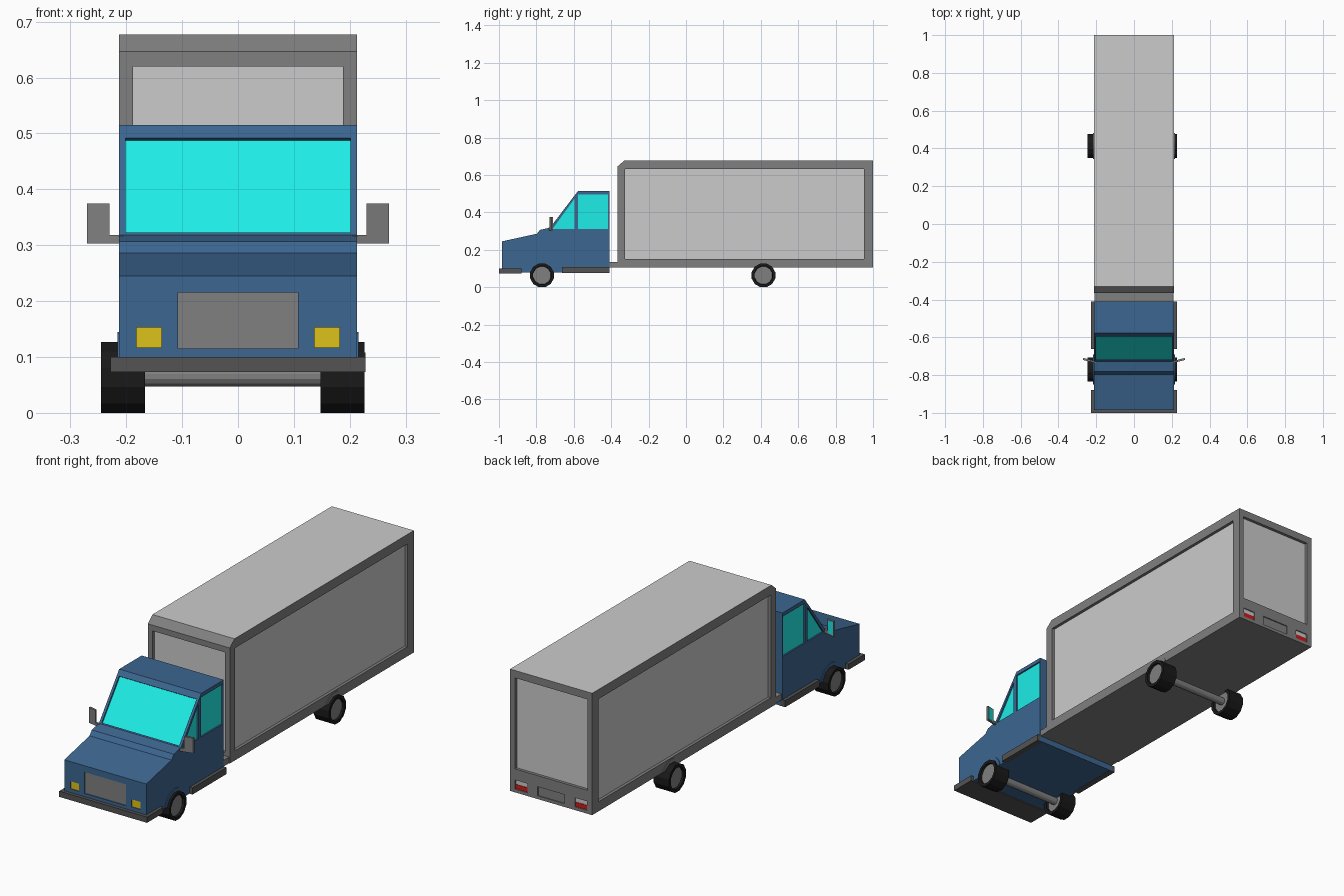
import bpy, bmesh, math
from mathutils import Vector, Matrix

if "Cube" in bpy.data.objects:
    bpy.data.objects.remove(bpy.data.objects["Cube"])

def material(name, r, g, b):
    m = bpy.data.materials.new(name)
    m.diffuse_color = (r, g, b, 1)
    m.use_nodes = True
    m.node_tree.nodes["Principled BSDF"].inputs["Base Color"].default_value = m.diffuse_color
    return m

BLUE = material("blue_paint", .045, .133, .28)
GLASS = material("cyan_glass", .013, .85, .8)
FRAME = material("mid_grey", .216, .216, .216)
PANEL = material("light_grey", .55, .55, .55)
DARK = material("dark_grey", .087, .087, .087)
TYRE = material("tyre_black", .01, .01, .01)
YELLOW = material("lamp_yellow", .73, .54, .01)
RED = material("lamp_red", .6, .01, .01)
WHITE = material("lamp_white", .8, .8, .8)

def finish(name, bm, *mats):
    bmesh.ops.recalc_face_normals(bm, faces=bm.faces[:])
    me = bpy.data.meshes.new(name)
    bm.to_mesh(me)
    bm.free()
    for m in mats:
        me.materials.append(m)
    ob = bpy.data.objects.new(name, me)
    bpy.context.collection.objects.link(ob)
    return ob

def prism(name, poly, vec, *mats):
    """Solid made by sweeping a flat polygon along a vector."""
    bm = bmesh.new()
    face = bm.faces.new([bm.verts.new(p) for p in poly])
    ext = bmesh.ops.extrude_face_region(bm, geom=[face], use_keep_orig=True)
    verts = [g for g in ext["geom"] if isinstance(g, bmesh.types.BMVert)]
    bmesh.ops.translate(bm, verts=verts, vec=vec)
    return finish(name, bm, *mats)

def box(name, x, y, z, mat):
    poly = [(x[0], y[0], z[0]), (x[1], y[0], z[0]), (x[1], y[1], z[0]), (x[0], y[1], z[0])]
    return prism(name, poly, (0, 0, z[1] - z[0]), mat)

def recess(body, name, poly, normal, depth, mat):
    """Cut a pocket into the body and lay a coloured panel on its floor."""
    n = Vector(normal).normalized()
    pts = [Vector(p) for p in poly]
    cutter = prism("cutter", [p + n * .02 for p in pts], -n * (.02 + depth))
    mod = body.modifiers.new("pocket", 'BOOLEAN')
    mod.operation, mod.object, mod.solver = 'DIFFERENCE', cutter, 'EXACT'
    bpy.context.view_layer.objects.active = body
    bpy.ops.object.modifier_apply(modifier=mod.name)
    bpy.data.objects.remove(cutter)
    prism(name, [p - n * (depth - .001) for p in pts], -n * .003, mat)

def rect_y(x0, x1, z0, z1, y):
    return [(x0, y, z0), (x1, y, z0), (x1, y, z1), (x0, y, z1)]

W = .213

# Cab body
profile = [(-.984, .078), (-.984, .245), (-.797, .286), (-.78, .307), (-.727, .318),
           (-.577, .515), (-.41, .515), (-.41, .078)]
cab = prism("cab", [(-W, y, z) for y, z in profile], (2 * W, 0, 0), BLUE)

# Windscreen
def on_screen(x, t):
    return (x, -.727 + .15 * t, .318 + .197 * t)
recess(cab, "windscreen", [on_screen(-.201, .025), on_screen(.201, .025),
                           on_screen(.201, .883), on_screen(-.201, .883)],
       (0, -.197, .15), .008, GLASS)

# Side windows
for s, side in ((-1, "left"), (1, "right")):
    quarter = [(-.715, .31), (-.597, .31), (-.597, .472)]
    door = [(-.578, .31), (-.416, .31), (-.416, .497), (-.578, .497)]
    for label, pts in (("quarter", quarter), ("door", door)):
        recess(cab, f"{side}_{label}_window", [(s * W, y, z) for y, z in pts],
               (s, 0, 0), .008, GLASS)

# Grille and headlights
recess(cab, "grille", rect_y(-.107, .107, .115, .215, -.984), (0, -1, 0), .005, FRAME)
for s in (-1, 1):
    recess(cab, "headlight", rect_y(s * .137, s * .182, .117, .153, -.984), (0, -1, 0), .005, YELLOW)

# Bumper wrapping the nose
box("bumper", (-.228, .228), (-1, -.88), (.073, .1), DARK)

# Running boards, mirrors and front arch lips
for s, side in ((-1, "left"), (1, "right")):
    box(f"{side}_running_board", sorted((s * .2, s * .228)), (-.663, -.41), (.077, .108), DARK)
    outline = [(.205, .303), (.27, .303), (.27, .375), (.23, .375), (.23, .318), (.205, .318)]
    def swept(x):
        return -.735 + max(0, x - .21) * .25
    prism(f"{side}_mirror", [(s * x, swept(x), z) for x, z in outline], (0, .01, 0), FRAME)
    glass = [(.234, .309), (.266, .309), (.266, .371), (.234, .371)]
    prism(f"{side}_mirror_glass", [(s * x, swept(x) + .009, z) for x, z in glass], (0, .002, 0), GLASS)
    for label, y, z0, mat in (("front", -.77, .079, BLUE), ("rear", .414, .106, FRAME)):
        a0 = math.asin((z0 - .065) / .08)
        arc = [a0 + (math.pi - 2 * a0) * i / 8 for i in range(9)]
        prism(f"{side}_{label}_arch", [(s * .2, y + .08 * math.cos(a), .065 + .08 * math.sin(a)) for a in arc],
              (s * .016, 0, 0), mat)

# Cargo box with light roof
profile = [(-.365, .105), (-.365, .647), (-.33, .677), (1, .677), (1, .105)]
cargo = prism("cargo_box", [(-W, y, z) for y, z in profile], (2 * W, 0, 0), FRAME, PANEL)
for p in cargo.data.polygons:
    if p.normal.z > .95:
        p.material_index = 1

# Recessed cargo panels
for s, side in ((-1, "left"), (1, "right")):
    recess(cargo, f"{side}_cargo_panel",
           [(s * W, y, z) for y, z in ((-.325, .15), (.953, .15), (.953, .632), (-.325, .632))],
           (s, 0, 0), .015, PANEL)
recess(cargo, "front_cargo_panel", rect_y(-.188, .188, .15, .62, -.365), (0, -1, 0), .015, PANEL)
recess(cargo, "rear_door", rect_y(-.188, .188, .215, .642, 1), (0, 1, 0), .015, PANEL)

# Tail lights and rear plate
recess(cargo, "rear_plate", rect_y(-.07, .07, .12, .163, 1), (0, 1, 0), .006, FRAME)
for s in (-1, 1):
    recess(cargo, "tail_light", rect_y(s * .123, s * .187, .12, .163, 1), (0, 1, 0), .006, WHITE)
    box("brake_light", sorted((s * .124, s * .186)), (.99, .997), (.121, .142), RED)

# Link between cab and box
box("chassis_link", (-.21, .21), (-.43, -.35), (.106, .135), FRAME)

# Wheels: twelve-sided tyres with sunken hubs
def cylinder(name, x, y, z, radius, width, sides, mats, hub=0):
    bm = bmesh.new()
    m = Matrix.Translation((x, y, z)) @ Matrix.Rotation(math.pi / 2, 4, 'Y') @ Matrix.Rotation(math.pi / sides, 4, 'Z')
    bmesh.ops.create_cone(bm, cap_ends=True, segments=sides, radius1=radius, radius2=radius,
                          depth=width, matrix=m)
    if hub:
        caps = [f for f in bm.faces if len(f.verts) == sides]
        bmesh.ops.inset_individual(bm, faces=caps, thickness=hub)
        bmesh.ops.inset_individual(bm, faces=caps, thickness=.002, depth=-.01)
        for f in caps:
            f.material_index = 1
    return finish(name, bm, *mats)

for label, y in (("front", -.77), ("rear", .414)):
    for side, x in (("left", -.206), ("right", .187)):
        cylinder(f"{label}_{side}_wheel", x, y, .0635, .0655, .079, 12, (TYRE, FRAME), .015)
    cylinder(f"{label}_axle", -.01, y, .065, .018, .36, 12, (FRAME,))
